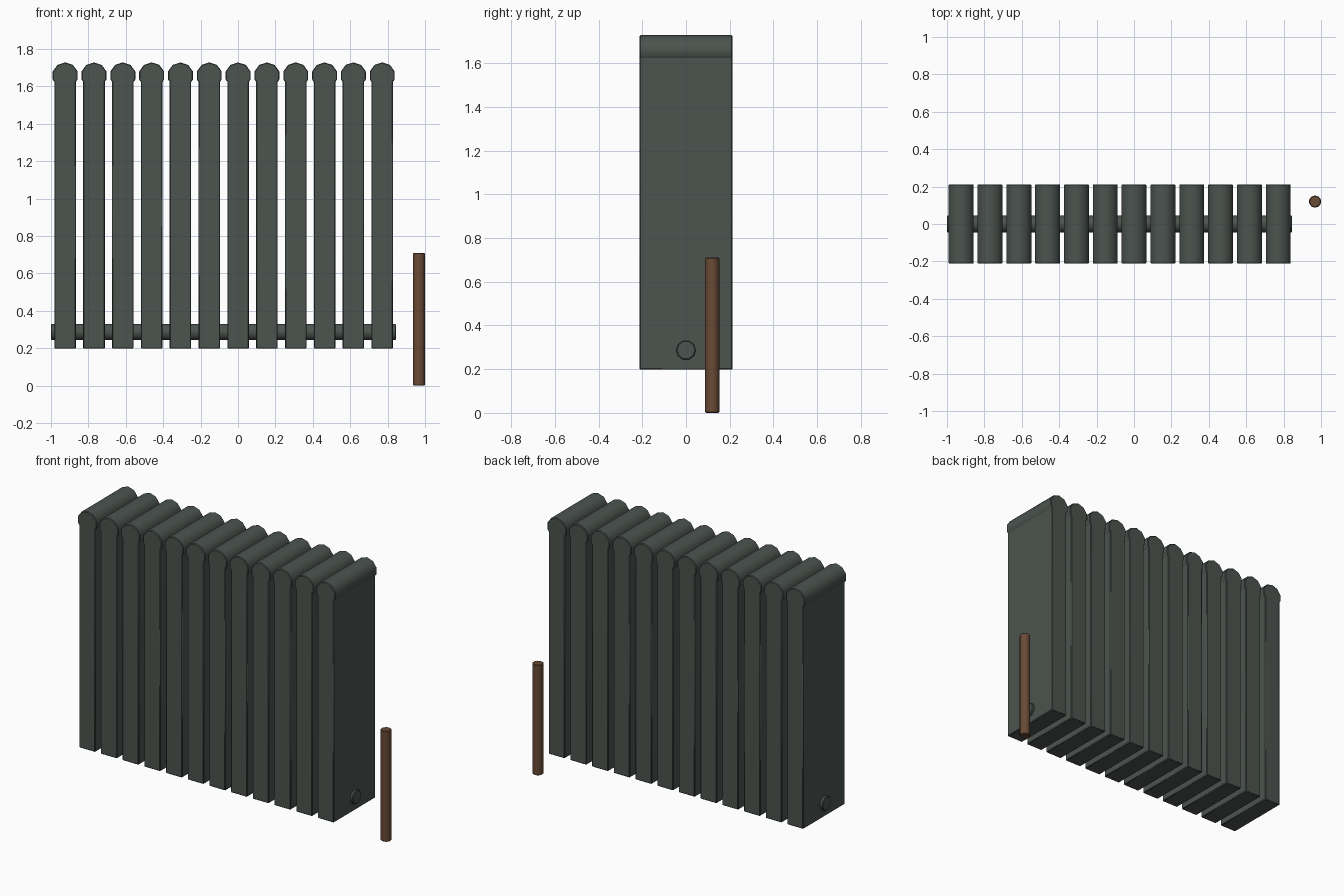
import bpy, math

if "Cube" in bpy.data.objects:
    bpy.data.objects.remove(bpy.data.objects["Cube"])

COUNT = 12
FIRST_X, STEP = -0.924, 0.1541
DEPTH = 0.424


def material(name, rgb):
    m = bpy.data.materials.new(name)
    m.diffuse_color = (*rgb, 1)
    m.use_nodes = True
    m.node_tree.nodes["Principled BSDF"].inputs["Base Color"].default_value = m.diffuse_color
    return m


iron = material("dark_iron", (0.072, 0.088, 0.078))
copper = material("brown_copper", (0.14, 0.068, 0.036))


def finish(name, mat, bevel):
    ob = bpy.context.object
    ob.name = name
    ob.data.materials.append(mat)
    bpy.ops.object.transform_apply(location=False, rotation=True, scale=True)
    b = ob.modifiers.new("edge_bevel", 'BEVEL')
    b.width = bevel
    b.segments = 1
    b.limit_method = 'ANGLE'
    b.angle_limit = math.radians(60)
    bpy.ops.object.shade_smooth_by_angle(angle=math.radians(40))
    return ob


def box(name, size, loc, mat):
    bpy.ops.mesh.primitive_cube_add(size=1, location=loc)
    bpy.context.object.scale = size
    return finish(name, mat, 0.004)


def rod(name, radius, length, loc, rot, mat, sides=10):
    bpy.ops.mesh.primitive_cylinder_add(vertices=sides, radius=radius, depth=length,
                                        location=loc, rotation=rot)
    return finish(name, mat, 0.004)


# Radiator columns, each with a rounded cap
for i in range(COUNT):
    x = FIRST_X + i * STEP
    box(f"column_{i + 1}", (0.115, DEPTH, 1.46), (x, 0, 0.198 + 0.73), iron)
    rod(f"column_cap_{i + 1}", 0.07, DEPTH, (x, 0, 1.658), (math.pi / 2, 0, 0), iron)

# Pipe joining the columns near the bottom
rod("connecting_pipe", 0.045, 1.845, (-0.0775, 0, 0.287), (0, math.pi / 2, 0), iron)

# Supply pipe standing beside the radiator
rod("supply_pipe", 0.033, 0.71, (0.968, 0.12, 0.355), (0, 0, 0), copper)
